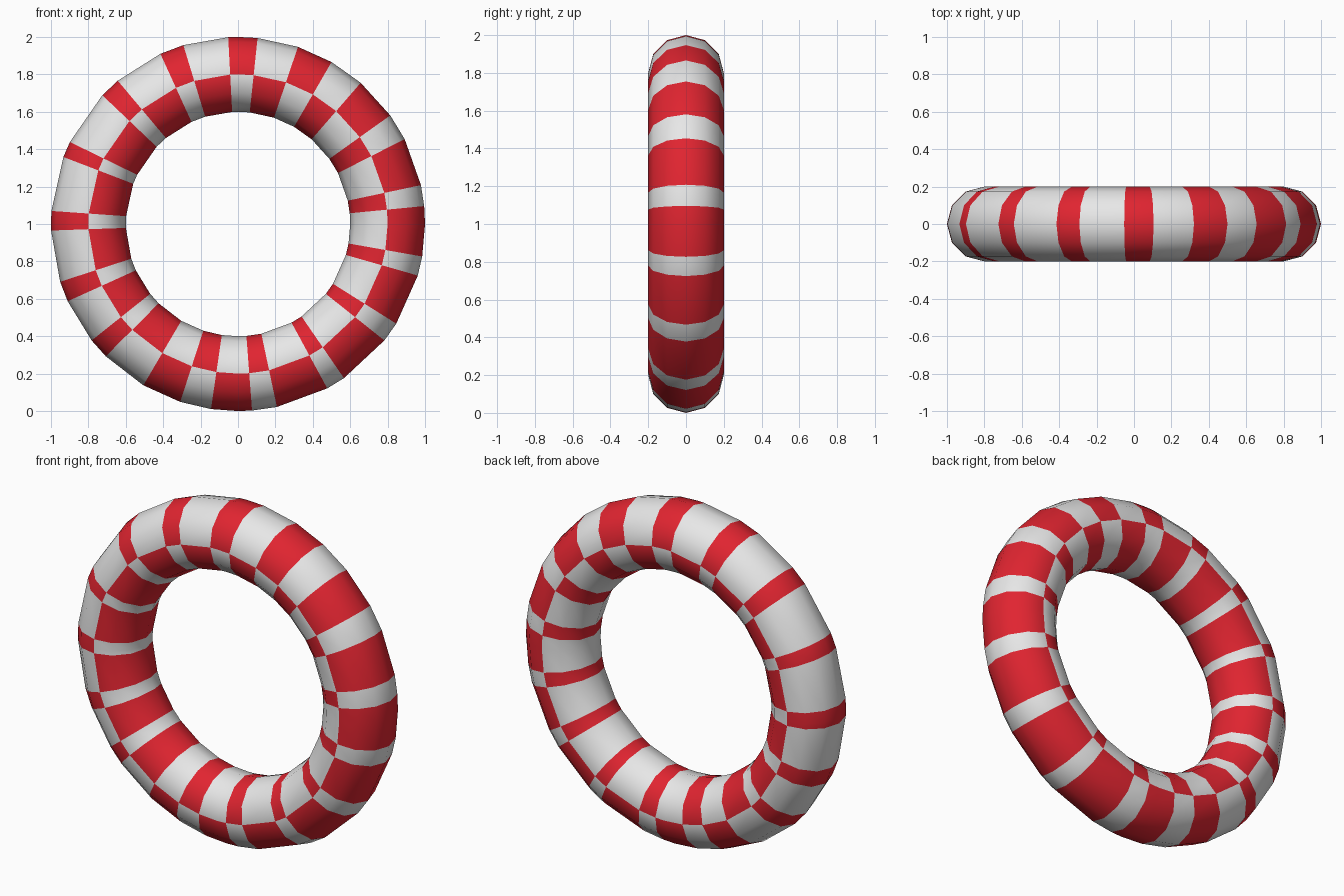
import bpy, bmesh
from math import sin, cos, radians, pi

if "Cube" in bpy.data.objects:
    bpy.data.objects.remove(bpy.data.objects["Cube"])

MAJOR, MINOR, SIDES = 0.8, 0.2, 12

# red bands on the outer half: start, end in degrees clockwise from the top
BANDS = [(-3, 6), (18.7, 30), (41, 54.5), (63, 78), (84.5, 100), (106, 122.2),
         (128.5, 145.5), (151.5, 168), (175.7, 188.3), (198, 210.4),
         (225, 231.5), (245.6, 252), (268, 274), (291, 296),
         (313.5, 320), (335.5, 343)]


def material(name, rgb):
    m = bpy.data.materials.new(name)
    m.diffuse_color = (*rgb, 1)
    m.use_nodes = True
    m.node_tree.nodes["Principled BSDF"].inputs["Base Color"].default_value = m.diffuse_color
    return m


def in_band(a):
    return any(s < a < e or s < a - 360 < e for s, e in BANDS)


# ring angles: every band edge plus the four extreme points
angles = sorted({a % 360 for band in BANDS for a in band} | {0, 90, 180, 270})

bm = bmesh.new()
rings = []
for a in angles:
    t = radians(a)
    ring = []
    for j in range(SIDES):
        p = 2 * pi * j / SIDES
        r = MAJOR + MINOR * cos(p)
        ring.append(bm.verts.new((r * sin(t), MINOR * sin(p), 1 + r * cos(t))))
    rings.append(ring)

# tube faces: band colour on the outer half, swapped on the inner half
n = len(rings)
for i in range(n):
    A, B = rings[i], rings[(i + 1) % n]
    end = angles[(i + 1) % n] or 360
    if end < angles[i]:
        end += 360
    red = in_band((angles[i] + end) / 2)
    for j in range(SIDES):
        k = (j + 1) % SIDES
        f = bm.faces.new((A[j], A[k], B[k], B[j]))
        outer = cos(2 * pi * (j + 0.5) / SIDES) > 0
        f.material_index = 1 if red == outer else 0
        f.smooth = True
bmesh.ops.recalc_face_normals(bm, faces=bm.faces[:])

mesh = bpy.data.meshes.new("swim_ring")
bm.to_mesh(mesh)
bm.free()
mesh.materials.append(material("white", (0.8, 0.8, 0.8)))
mesh.materials.append(material("red", (0.75, 0.018, 0.03)))
ring_obj = bpy.data.objects.new("swim_ring", mesh)
bpy.context.collection.objects.link(ring_obj)
